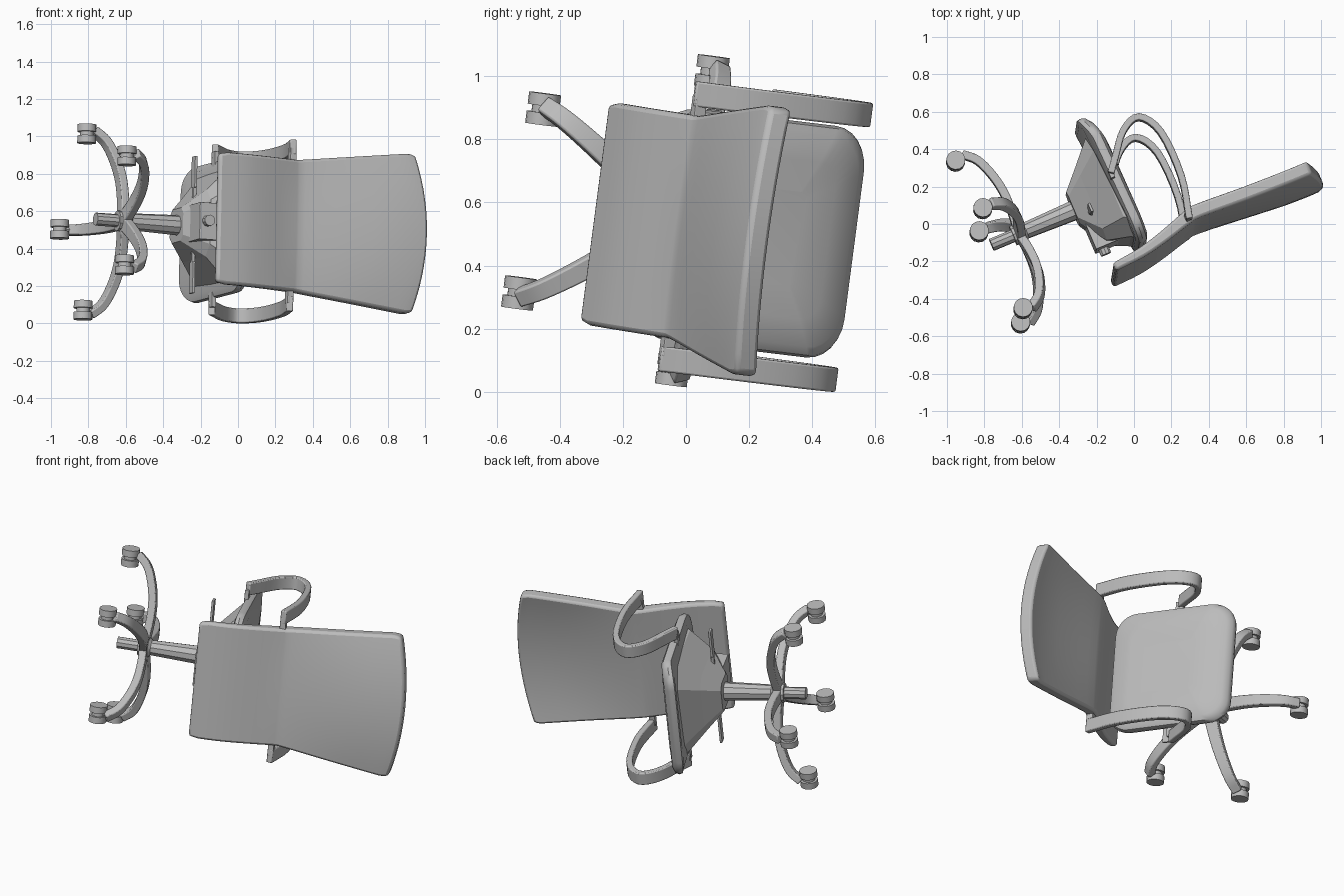
import bpy, bmesh, math
from mathutils import Vector

if "Cube" in bpy.data.objects:
    bpy.data.objects.remove(bpy.data.objects["Cube"])

grey = bpy.data.materials.new("plain grey")
grey.use_nodes = True
COLOUR = (0.5, 0.5, 0.5, 1)
grey.diffuse_color = COLOUR
grey.node_tree.nodes["Principled BSDF"].inputs["Base Color"].default_value = COLOUR

# Tipped-over frame of the chair: side, forward and up directions
ORIGIN = Vector((-0.762, -0.112, 0.558))
UP = Vector((0.92, 0.385, -0.07)).normalized()
FWD = Vector((0.021, 0.13, 0.991)).cross(UP).normalized()
SIDE = UP.cross(FWD).normalized()


def world(p):
    return ORIGIN + SIDE * p[0] + FWD * p[1] + UP * p[2]


def ramp(x, a, b):
    return min(1, max(0, (x - a) / (b - a)))


def finish(name, bm, bevel=0, smooth=30):
    """Tip the mesh into the chair frame and make an object of it."""
    for v in bm.verts:
        v.co = world(v.co)
    bmesh.ops.recalc_face_normals(bm, faces=bm.faces)
    mesh = bpy.data.meshes.new(name)
    bm.to_mesh(mesh)
    bm.free()
    mesh.materials.append(grey)
    obj = bpy.data.objects.new(name, mesh)
    bpy.context.collection.objects.link(obj)
    if bevel:
        mod = obj.modifiers.new("soft edges", "BEVEL")
        mod.width, mod.segments, mod.limit_method = bevel, 2, "ANGLE"
        mod.angle_limit = math.radians(50)
    bpy.ops.object.select_all(action="DESELECT")
    obj.select_set(True)
    bpy.context.view_layer.objects.active = obj
    if smooth:
        bpy.ops.object.shade_smooth_by_angle(angle=math.radians(smooth))


def loft(name, rings, bevel=0, smooth=30):
    """Skin closed rings and cap both ends."""
    bm = bmesh.new()
    rows = [[bm.verts.new(p) for p in ring] for ring in rings]
    n = len(rows[0])
    for a, b in zip(rows, rows[1:]):
        for i in range(n):
            j = (i + 1) % n
            bm.faces.new((a[i], a[j], b[j], b[i]))
    bm.faces.new(rows[0])
    bm.faces.new(rows[-1])
    finish(name, bm, bevel, smooth)


def circle(r, u, n=10, side=0, fwd=0):
    return [(side + r * math.cos(math.tau * i / n), fwd + r * math.sin(math.tau * i / n), u)
            for i in range(n)]


def round_rect(half, f0, f1, r, u, seg=4):
    pts = []
    for k, (sx, f) in enumerate(((1, f1 - r), (-1, f1 - r), (-1, f0 + r), (1, f0 + r))):
        for i in range(seg + 1):
            a = math.pi / 2 * (k + i / seg)
            pts.append((sx * (half - r) + r * math.cos(a), f + r * math.sin(a), u))
    return pts


def box(name, s, f, u, bevel=0.004):
    ring = [(s[0], f[0]), (s[1], f[0]), (s[1], f[1]), (s[0], f[1])]
    loft(name, [[(a, b, h) for a, b in ring] for h in u], bevel, 0)


def spline(pts, steps=4):
    """Smooth curve through the points."""
    p = [Vector(q) for q in pts]
    p = [2 * p[0] - p[1]] + p + [2 * p[-1] - p[-2]]
    out = []
    for a, b, c, d in zip(p, p[1:], p[2:], p[3:]):
        for i in range(steps):
            t = i / steps
            out.append(b + (c - a) * t / 2 + (a - 2.5 * b + 2 * c - d / 2) * t * t
                       + (1.5 * b - a / 2 - 1.5 * c + d / 2) * t ** 3)
    return out + [p[-2]]


def band(name, path, widths, thick, place):
    """Sweep a flat strip along a path; place maps (across, along, height)."""
    pts, rings = spline(path), []
    for i, p in enumerate(pts):
        t = (pts[min(i + 1, len(pts) - 1)] - pts[max(i - 1, 0)]).normalized()
        n = Vector((-t.y, t.x)) * thick / 2
        w = (widths[0] + (widths[1] - widths[0]) * i / (len(pts) - 1)) / 2
        rings.append([place(x, p.x + k * n.x, p.y + k * n.y)
                      for x, k in ((-w, -1), (w, -1), (w, 1), (-w, 1))])
    loft(name, rings, 0.006, 35)


# Gas column and hub
loft("lower_column", [circle(0.035, 0), circle(0.035, 0.2)])
loft("upper_column", [circle(0.045, 0.19), circle(0.055, 0.49)])
loft("base_hub", [circle(0.055, 0.125), circle(0.06, 0.185), circle(0.045, 0.2)])

# Five arched legs with twin-wheel casters
LEG = [(0.02, 0.158), (0.13, 0.17), (0.25, 0.17), (0.36, 0.149), (0.46, 0.108), (0.52, 0.045)]
for k in range(5):
    a = math.tau * k / 5
    sn, cs = math.sin(a), math.cos(a)
    band(f"leg_{k + 1}", LEG, (0.078, 0.055), 0.045,
         lambda x, r, h: (r * sn + x * cs, r * cs - x * sn - 0.01, h))
    cx, cf = 0.5 * sn, 0.5 * cs - 0.01
    for name, x0, x1, r in (("left_wheel", 0.011, 0.05, 0.051), ("right_wheel", -0.05, -0.011, 0.051),
                            ("axle", -0.02, 0.02, 0.036)):
        loft(f"caster_{name}_{k + 1}",
             [[(cx + x, cf + p[0], p[1]) for p in circle(r, 0, 14)] for x in (x0, x1)])
    loft(f"caster_stem_{k + 1}", [circle(0.016, h, 8, cx, cf) for h in (0, 0.08)])

# Faceted shell under the seat, with mechanism block, knob and levers
loft("seat_shell", [round_rect(0.09, -0.08, 0.1, 0.03, 0.475, 1),
                    round_rect(0.18, -0.23, 0.2, 0.06, 0.57, 1),
                    round_rect(0.3, -0.27, 0.33, 0.1, 0.69, 1),
                    round_rect(0.31, -0.29, 0.35, 0.1, 0.72, 1)], 0, 0)
box("mechanism_block", (-0.1, 0.1), (-0.25, 0), (0.5, 0.66))
loft("adjuster_knob", [[(p[0], f, 0.545 + p[1]) for p in circle(0.03, 0)] for f in (-0.285, -0.2)])
for side, tag in ((1, "left"), (-1, "right")):
    box(f"{tag}_lever_rod", sorted((side * 0.1, side * 0.22)), (-0.07, -0.05), (0.535, 0.555))
    box(f"{tag}_lever_paddle", sorted((side * 0.2, side * 0.37)), (-0.085, -0.035), (0.535, 0.55))

# Seat cushion with a drooping front edge
rings = []
for inset, u in ((0.035, 0.705), (0.006, 0.716), (0, 0.738), (0.008, 0.76), (0.035, 0.774), (0.12, 0.778), (0.22, 0.774)):
    ring = round_rect(0.37 - inset, -0.33 + inset, 0.415 - inset, 0.13 - inset / 2, u, 6)
    rings.append([(s, f, h - 0.045 * max(0, (f - 0.14) / 0.25) ** 2) for s, f, h in ring])
loft("seat_cushion", rings, 0, 40)

# Backrest panel: bent profile, wrapped at the top, widening to an arched edge
PROFILE = [(-0.425, 0.535), (-0.415, 0.7), (-0.385, 0.85), (-0.345, 1.0), (-0.335, 1.07),
           (-0.35, 1.33), (-0.36, 1.6), (-0.36, 1.7)]
bm = bmesh.new()
grid, COLS = [], 14
for f, u in spline(PROFILE, 3):
    half = 0.355 + 0.078 * ramp(u, 1.03, 1.68) - 0.012 * ramp(u, 1.66, 1.7) - 0.012 * ramp(u, 0.56, 0.53)
    wrap = 0.045 * ramp(u, 0.95, 1.5)
    rise = 0.06 * ramp(u, 1.2, 1.7)
    row = []
    for i in range(COLS + 1):
        s = 2 * i / COLS - 1
        arch = 1 - s * s
        row.append(bm.verts.new((s * half, f - wrap * arch, u + rise * arch)))
    grid.append(row)
for a, b in zip(grid, grid[1:]):
    for i in range(COLS):
        bm.faces.new((a[i], a[i + 1], b[i + 1], b[i]))
front = bmesh.ops.extrude_face_region(bm, geom=bm.faces[:])
for v in front["geom"]:
    if isinstance(v, bmesh.types.BMVert):
        v.co.y += 0.045 + 0.03 * ramp(v.co.z, 0.54, 1.0)
finish("backrest", bm, 0.015, 40)

# Armrest loops joining seat and backrest
ARM = [(0.06, 0.71), (0.128, 0.763), (0.245, 0.86), (0.28, 0.965), (0.16, 1.042),
       (-0.1, 1.05), (-0.33, 1.0)]
for side, tag in ((1, "left"), (-1, "right")):
    band(f"{tag}_armrest", ARM, (0.075, 0.08), 0.036,
         lambda x, f, u: (side * 0.423 + x, f, u))
    box(f"{tag}_arm_seat_mount", sorted((side * 0.28, side * 0.42)), (0.035, 0.085), (0.7, 0.725))
    box(f"{tag}_arm_back_mount", sorted((side * 0.33, side * 0.42)), (-0.33, -0.29), (0.985, 1.02))
